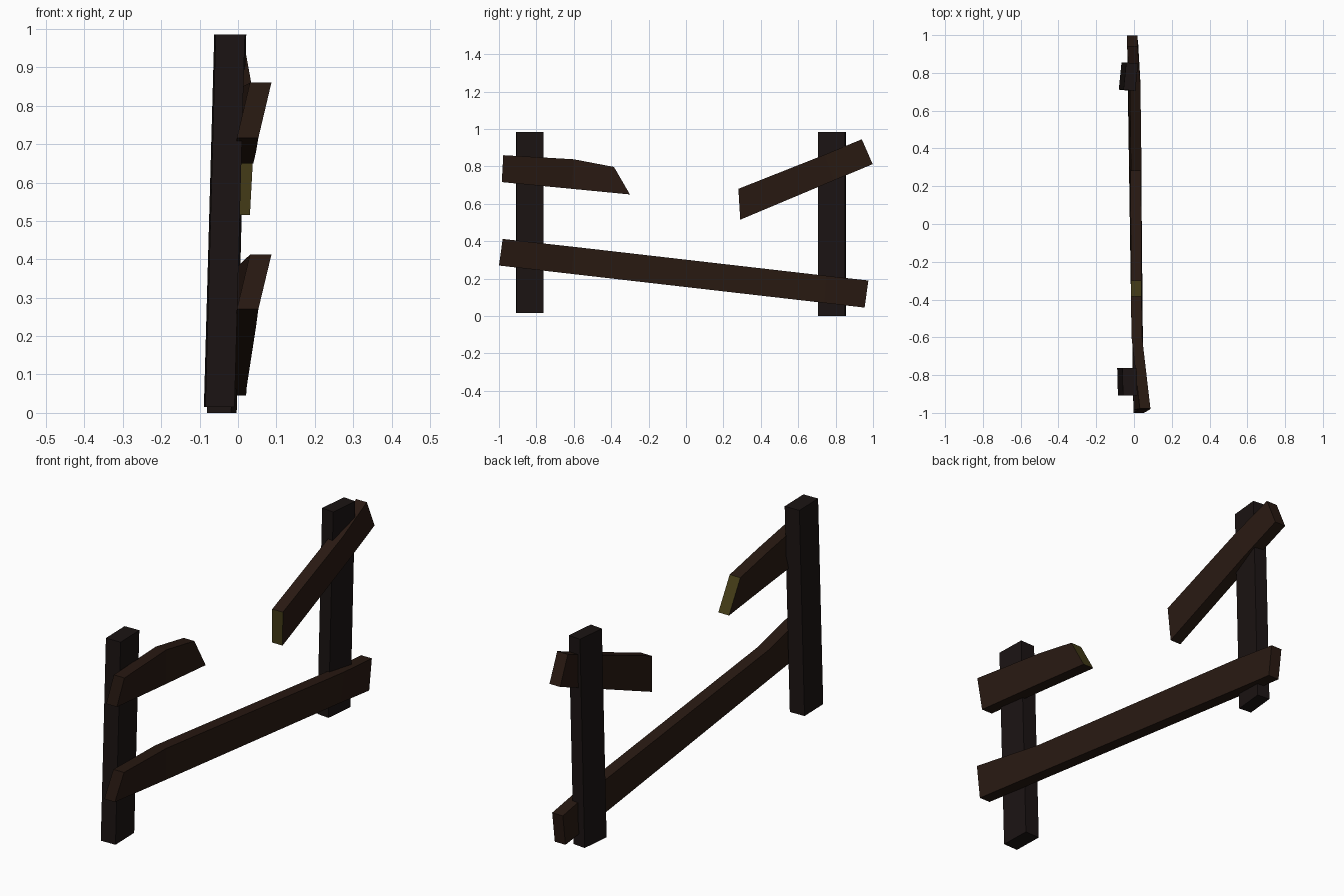
import bpy, bmesh, math
from mathutils import Matrix, Vector

if "Cube" in bpy.data.objects:
    bpy.data.objects.remove(bpy.data.objects["Cube"])


def material(name, rgb):
    m = bpy.data.materials.new(name)
    m.diffuse_color = (*rgb, 1)
    m.use_nodes = True
    m.node_tree.nodes["Principled BSDF"].inputs["Base Color"].default_value = m.diffuse_color
    return m


post_mat = material("dark_wood", (0.011, 0.007, 0.0065))
rail_mat = material("brown_wood", (0.022, 0.010, 0.006))
broken_mat = material("fresh_split_wood", (0.06, 0.047, 0.009))


def finish(name, bm, mats):
    bmesh.ops.recalc_face_normals(bm, faces=bm.faces[:])
    mesh = bpy.data.meshes.new(name)
    bm.to_mesh(mesh)
    bm.free()
    for m in mats:
        mesh.materials.append(m)
    bpy.context.collection.objects.link(bpy.data.objects.new(name, mesh))


def post(name, x, y, z0, z1, width, depth, lean, twist):
    """Four-sided post, sheared along x and twisted about z."""
    bm = bmesh.new()
    bmesh.ops.create_cube(bm, size=1)
    rot = Matrix.Rotation(math.radians(twist), 3, 'Z')
    for v in bm.verts:
        t = v.co.z + 0.5
        p = rot @ Vector((v.co.x * width, v.co.y * depth, 0))
        v.co = (x + lean * t + p.x, y + p.y, z0 + (z1 - z0) * t)
    finish(name, bm, [post_mat])


def plank(name, stations, thick=0.056, broken=None):
    """Loft four-sided sections; station = outer bottom (x, y, z), outer top (x, y, z)."""
    bm = bmesh.new()
    rings = []
    for b, t in stations:
        off = Vector((thick, 0, 0))
        b, t = Vector(b), Vector(t)
        rings.append([bm.verts.new(p) for p in (b, t, t - off, b - off)])
    for r, s in zip(rings, rings[1:]):
        for i in range(4):
            j = (i + 1) % 4
            bm.faces.new((r[i], r[j], s[j], s[i]))
    caps = [bm.faces.new(rings[0]), bm.faces.new(rings[-1])]
    if broken is not None:
        caps[broken].material_index = 1
    finish(name, bm, [rail_mat, broken_mat])


# Posts
post("left_post", -0.049, -0.835, 0.015, 0.985, 0.076, 0.146, 0.027, 1.5)
post("right_post", -0.042, 0.78, 0.0, 0.985, 0.063, 0.145, 0.025, -5.7)

# Full lower rail, bent near both posts
plank("lower_rail", [
    ((0.053, -1.0, 0.27), (0.087, -0.98, 0.412)),
    ((0.047, -0.61, 0.225), (0.043, -0.60, 0.37)),
    ((0.023, 0.74, 0.07), (0.034, 0.75, 0.215)),
    ((0.021, 0.955, 0.045), (0.021, 0.975, 0.19))])

# Broken upper rail, left stub and right stub
plank("upper_rail_left", [
    ((0.053, -0.985, 0.716), (0.087, -0.977, 0.86)),
    ((0.047, -0.61, 0.68), (0.043, -0.60, 0.838)),
    ((0.040, -0.30, 0.65), (0.040, -0.385, 0.797))], broken=1)
plank("upper_rail_right", [
    ((0.031, 0.29, 0.515), (0.040, 0.28, 0.68)),
    ((0.026, 0.79, 0.725), (0.034, 0.74, 0.862)),
    ((0.019, 0.998, 0.812), (0.019, 0.94, 0.945))], broken=0)
